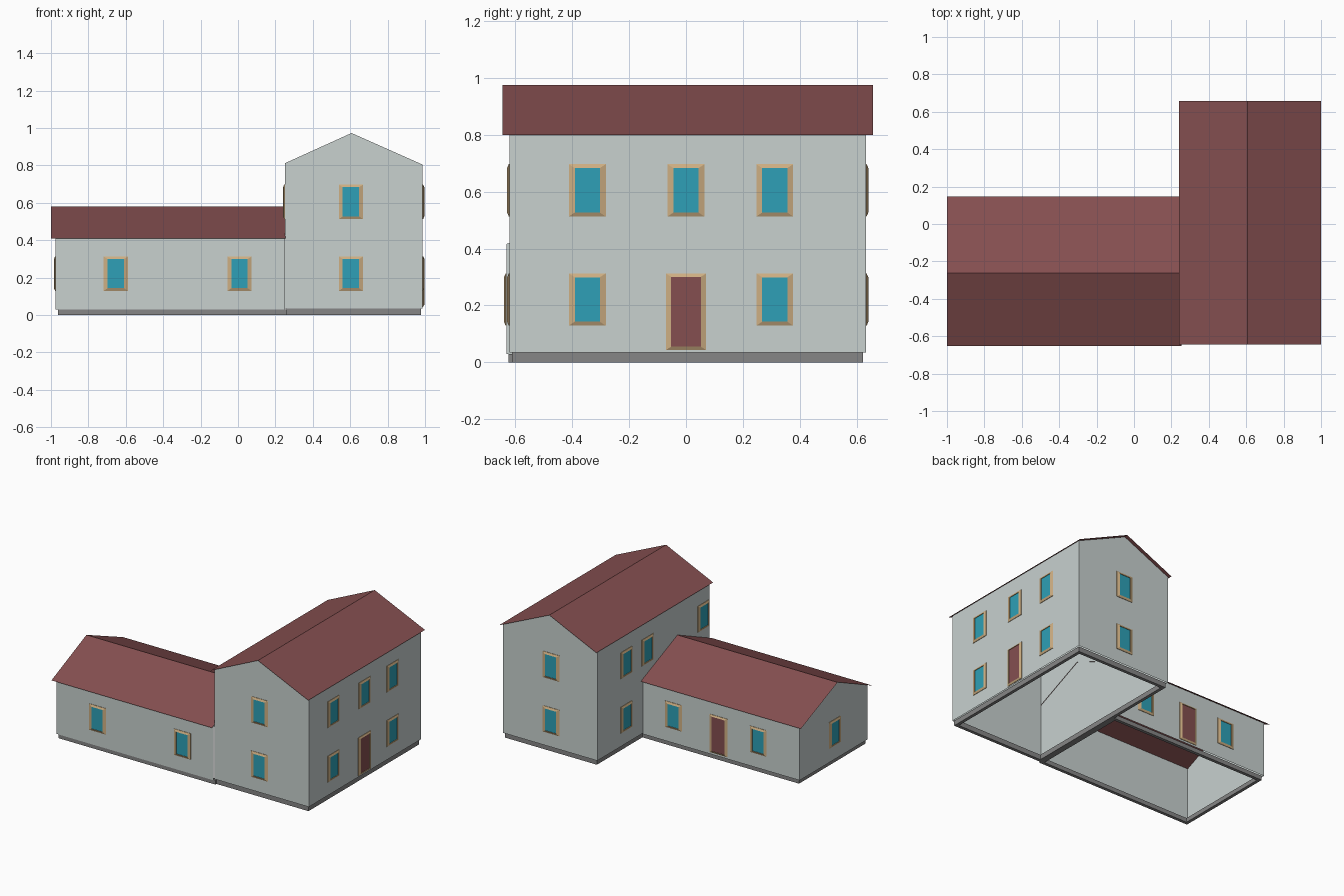
import bpy
import bmesh
from mathutils import Vector

if "Cube" in bpy.data.objects:
    bpy.data.objects.remove(bpy.data.objects["Cube"])


def material(name, r, g, b):
    lin = lambda c: ((c / 255 + 0.055) / 1.055) ** 2.4
    m = bpy.data.materials.new(name)
    m.diffuse_color = (lin(r), lin(g), lin(b), 1)
    m.use_nodes = True
    m.node_tree.nodes["Principled BSDF"].inputs["Base Color"].default_value = m.diffuse_color
    return m


WALL = material("pale_wall", 200, 209, 207)
ROOF = material("red_roof_and_door", 133, 79, 80)
BASE = material("grey_base", 134, 134, 134)
FRAME = material("tan_frame", 205, 174, 130)
GLASS = material("blue_glass", 46, 160, 183)


def make(name, verts, faces, mats, last_mat=0):
    """Mesh object from points and faces; the last face may take another material."""
    mesh = bpy.data.meshes.new(name)
    mesh.from_pydata(verts, [], faces)
    for m in mats:
        mesh.materials.append(m)
    mesh.polygons[-1].material_index = last_mat
    ob = bpy.data.objects.new(name, mesh)
    bpy.context.collection.objects.link(ob)
    return ob


def fix_normals(ob, up=False):
    bm = bmesh.new()
    bm.from_mesh(ob.data)
    bmesh.ops.recalc_face_normals(bm, faces=bm.faces)
    if up:
        bm.normal_update()
        bmesh.ops.reverse_faces(bm, faces=[f for f in bm.faces if f.normal.z < 0])
    bm.to_mesh(ob.data)
    bm.free()


def place(axis, across, along, z):
    return (across, along, z) if axis == 'y' else (along, across, z)


def walls(name, axis, a0, a1, l0, l1, z0, eave0, eave1, ridge, top, ends=2):
    """Gabled shell, open below and under the roof."""
    prof = [(a0, z0), (a0, eave0), (ridge, top), (a1, eave1), (a1, z0)]
    verts = [place(axis, a, l, z) for l in (l0, l1) for a, z in prof]
    faces = [(0, 1, 6, 5), (3, 4, 9, 8), (0, 1, 2, 3, 4), (5, 6, 7, 8, 9)]
    ob = make(name, verts, faces[:2 + ends], [WALL])
    # side and end normals face away from the middle of the shell
    mid = Vector(place(axis, (a0 + a1) / 2, (l0 + l1) / 2, (z0 + top) / 2))
    bm = bmesh.new()
    bm.from_mesh(ob.data)
    bm.normal_update()
    bmesh.ops.reverse_faces(bm, faces=[
        f for f in bm.faces if f.normal.dot(f.calc_center_median() - mid) < 0])
    bm.to_mesh(ob.data)
    bm.free()


def roof(name, axis, a0, a1, l0, l1, z0, z1, ridge, top):
    """Two thin sloping sheets meeting at the ridge."""
    prof = [(a0, z0), (ridge, top), (a1, z1)]
    verts = [place(axis, a, l, z) for l in (l0, l1) for a, z in prof]
    fix_normals(make(name, verts, [(0, 1, 4, 3), (1, 2, 5, 4)], [ROOF]), up=True)


def base(name, x0, x1, y0, y1, h, t=0.022):
    """Rectangular plinth ring."""
    rect = lambda d, z: [(x0 + d, y0 + d, z), (x1 - d, y0 + d, z),
                         (x1 - d, y1 - d, z), (x0 + d, y1 - d, z)]
    verts = rect(0, 0) + rect(0, h) + rect(t, h) + rect(t, 0)
    faces = [(4 * r + i, 4 * r + (i + 1) % 4,
              4 * ((r + 1) % 4) + (i + 1) % 4, 4 * ((r + 1) % 4) + i)
             for r in range(4) for i in range(4)]
    fix_normals(make(name, verts, faces, [BASE]))


def opening(name, centre, normal, size, inner, fill):
    """Sloping frame raised from the wall, with a pane or door set inside it."""
    n, up, c = Vector(normal), Vector((0, 0, 1)), Vector(centre)
    u = up.cross(n)
    rings = [(size, 0.0), (size, 0.003), (inner, 0.009), (inner, 0.005)]
    verts = [c + u * (sx * s[0] / 2) + up * (sz * s[1] / 2) + n * d
             for s, d in rings
             for sx, sz in ((-1, -1), (1, -1), (1, 1), (-1, 1))]
    faces = [(4 * r + i, 4 * r + (i + 1) % 4,
              4 * r + 4 + (i + 1) % 4, 4 * r + 4 + i)
             for r in range(3) for i in range(4)]
    faces.append((12, 13, 14, 15))
    make(name, verts, faces, [FRAME, fill], 1)


def window(name, x, y, z, normal):
    opening(name, (x, y, z), normal, (0.13, 0.184), (0.088, 0.156), GLASS)


def door(name, x, y, normal):
    opening(name, (x, y, 0.178), normal, (0.14, 0.268), (0.104, 0.246), ROOF)


# Tall main block and low side wing
X0, X1, Y0, Y1 = 0.25, 0.987, -0.62, 0.632
WX, WY0, WY1 = -0.975, -0.631, 0.125
walls("main_walls", 'y', X0, X1, Y0, Y1, 0.035, 0.811, 0.804, 0.607, 0.973)
roof("main_roof", 'y', 0.24, 1.0, -0.645, 0.657, 0.808, 0.80, 0.607, 0.976)
base("main_base", 0.26, 0.979, -0.612, 0.622, 0.035)
walls("wing_walls", 'x', WY0, WY1, WX, X0, 0.03, 0.416, 0.416, -0.262, 0.578, ends=1)
roof("wing_roof", 'x', -0.652, 0.147, -1.0, 0.253, 0.409, 0.409, -0.262, 0.581)
base("wing_base", -0.963, 0.26, -0.624, 0.115, 0.03)

LOW, HIGH = 0.221, 0.605
FRONT, BACK, LEFT, RIGHT = (0, -1, 0), (0, 1, 0), (-1, 0, 0), (1, 0, 0)

# Main block gable windows, front and back, on both floors
for floor, z in (("lower", LOW), ("upper", HIGH)):
    window(f"front_window_{floor}", 0.604, Y0, z, FRONT)
    window(f"back_window_{floor}", 0.61, Y1, z, BACK)
    for i, y in enumerate((-0.347, 0.312)):
        window(f"right_window_{floor}_{i}", X1, y, z, RIGHT)

# Main block long sides
window("right_window_upper_middle", X1, 0, HIGH, RIGHT)
door("right_door", X1, 0, RIGHT)
for i, y in enumerate((0.308, 0.073, -0.55)):
    window(f"left_window_upper_{i}", X0, y, HIGH, LEFT)
window("left_window_lower", X0, 0.308, LOW, LEFT)

# Wing
for i, x in enumerate((-0.653, 0.008)):
    window(f"wing_front_window_{i}", x, WY0, LOW, FRONT)
    window(f"wing_back_window_{i}", x, WY1, LOW, BACK)
door("wing_back_door", -0.343, WY1, BACK)
window("wing_left_window", WX, -0.265, LOW, LEFT)
